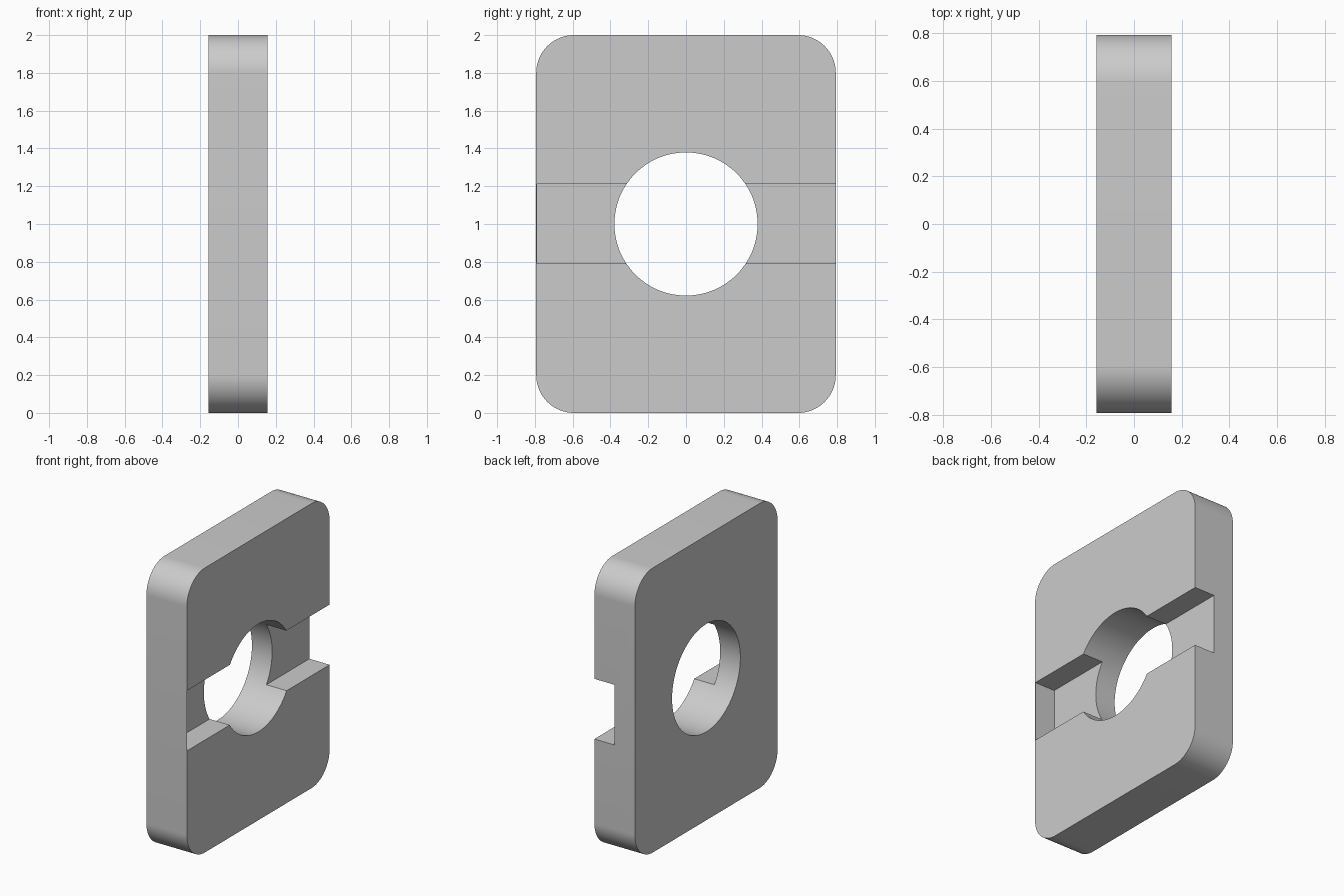
import bpy, bmesh
from math import pi, sin, cos

if "Cube" in bpy.data.objects:
    bpy.data.objects.remove(bpy.data.objects["Cube"])

HX, HY, H, R = 0.157, 0.793, 2.0, 0.20    # half thickness, half width, height, corner radius
HOLE_R = 0.379
SLOT_Z0, SLOT_Z1 = 0.79, 1.213
WALL = 0.003                              # thin skin closing the slot at the front


def extrude_x(name, profile, x0, x1):
    """Solid made by extruding a (y, z) outline from x0 to x1."""
    bm = bmesh.new()
    face = bm.faces.new([bm.verts.new((x0, y, z)) for y, z in profile])
    new = bmesh.ops.extrude_face_region(bm, geom=[face])["geom"]
    bmesh.ops.translate(bm, vec=(x1 - x0, 0, 0),
                        verts=[v for v in new if isinstance(v, bmesh.types.BMVert)])
    bmesh.ops.recalc_face_normals(bm, faces=bm.faces[:])
    mesh = bpy.data.meshes.new(name)
    bm.to_mesh(mesh)
    bm.free()
    obj = bpy.data.objects.new(name, mesh)
    bpy.context.collection.objects.link(obj)
    return obj


def arc(cy, cz, r, start, sweep, n):
    return [(cy + r * cos(start + sweep * i / n), cz + r * sin(start + sweep * i / n))
            for i in range(n + 1)]


# rounded plate
outline = []
corners = [(HY - R, H - R), (R - HY, H - R), (R - HY, R), (HY - R, R)]
for k, (cy, cz) in enumerate(corners):
    outline += arc(cy, cz, R, k * pi / 2, pi / 2, 20)
plate = extrude_x("slotted_plate", outline, -HX, HX)

# round through hole and half-depth cross slot
hole = extrude_x("hole_cutter", arc(0, H / 2, HOLE_R, 0, 2 * pi, 96)[:-1], -0.5, 0.5)
slot = extrude_x("slot_cutter", [(WALL - HY, SLOT_Z0), (1, SLOT_Z0),
                                 (1, SLOT_Z1), (WALL - HY, SLOT_Z1)], 0, 0.5)

bpy.context.view_layer.objects.active = plate
plate.select_set(True)
for cutter in (hole, slot):
    cutter.hide_render = True
    mod = plate.modifiers.new("cut", 'BOOLEAN')
    mod.operation, mod.solver, mod.object = 'DIFFERENCE', 'EXACT', cutter
    bpy.ops.object.modifier_apply(modifier=mod.name)
    bpy.data.objects.remove(cutter)

bpy.ops.object.shade_smooth_by_angle(angle=pi / 6)
